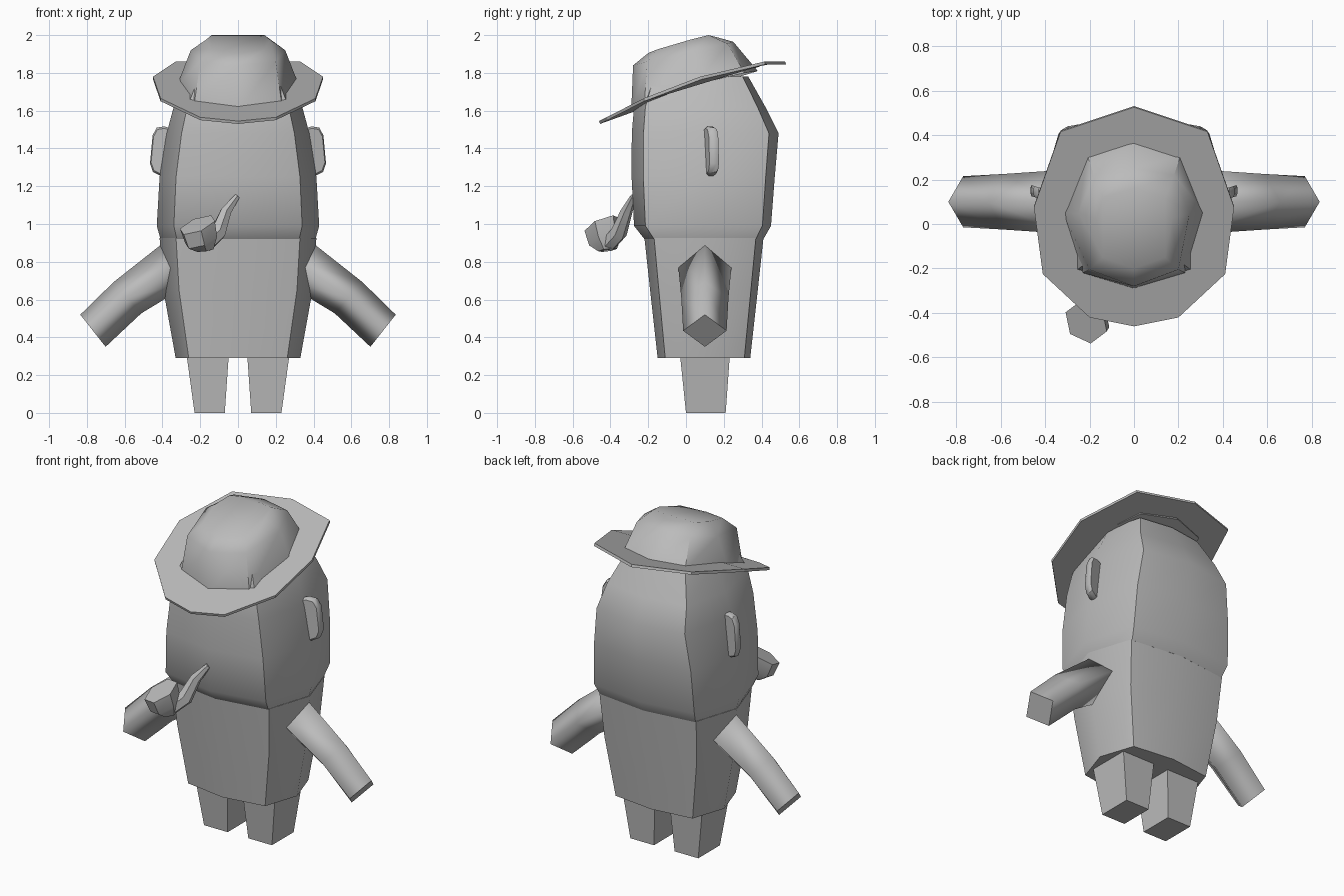
import bpy, math
from mathutils import Vector

if "Cube" in bpy.data.objects:
    bpy.data.objects.remove(bpy.data.objects["Cube"])

grey = bpy.data.materials.new("plain grey")
grey.diffuse_color = (0.5, 0.5, 0.5, 1)
grey.use_nodes = True
grey.node_tree.nodes["Principled BSDF"].inputs["Base Color"].default_value = grey.diffuse_color


def loft(name, rings, smooth=None):
    """Skin a list of equal-length closed rings and cap both ends."""
    n = len(rings[0])
    verts = [tuple(p) for r in rings for p in r]
    faces = [tuple(reversed(range(n)))]
    for k in range(len(rings) - 1):
        a, b = k * n, (k + 1) * n
        faces += [(a + i, a + (i + 1) % n, b + (i + 1) % n, b + i) for i in range(n)]
    faces.append(tuple(range(len(verts) - n, len(verts))))
    me = bpy.data.meshes.new(name)
    me.from_pydata(verts, [], faces)
    me.materials.append(grey)
    ob = bpy.data.objects.new(name, me)
    bpy.context.collection.objects.link(ob)
    bpy.ops.object.select_all(action='DESELECT')
    ob.select_set(True)
    bpy.context.view_layer.objects.active = ob
    # consistent outward normals
    bpy.ops.object.mode_set(mode='EDIT')
    bpy.ops.mesh.select_all(action='SELECT')
    bpy.ops.mesh.normals_make_consistent(inside=False)
    bpy.ops.object.mode_set(mode='OBJECT')
    if smooth:
        bpy.ops.object.shade_smooth_by_angle(angle=math.radians(smooth))
    return ob


def body_ring(z, hx, front, back):
    """Squarish octagon with points on the centre lines."""
    cy = 0.1
    f, b = cy + (front - cy) * 0.84, cy + (back - cy) * 0.87
    d = hx * 0.79
    return [(0, front, z), (d, f, z), (hx, cy, z), (d, b, z),
            (0, back, z), (-d, b, z), (-hx, cy, z), (-d, f, z)]


def mirrored(half):
    """Close a ring whose first and last points lie on x = 0."""
    return half + [(-x, y, z) for x, y, z in half[-2:0:-1]]


# coat and head
loft("coat", [body_ring(*r) for r in (
    (0.29, 0.33, -0.15, 0.34), (0.65, 0.395, -0.19, 0.38),
    (0.925, 0.415, -0.22, 0.41))], 40)
loft("head", [body_ring(*r) for r in (
    (0.92, 0.41, -0.22, 0.41), (0.99, 0.43, -0.275, 0.45),
    (1.25, 0.415, -0.288, 0.47), (1.48, 0.378, -0.287, 0.49),
    (1.62, 0.34, -0.275, 0.42), (1.78, 0.26, -0.22, 0.33))], 50)

# hat brim
brim = mirrored([(0, -0.455, 1.53), (0.2, -0.415, 1.55), (0.41, -0.22, 1.65),
                 (0.45, 0.08, 1.765), (0.33, 0.42, 1.845), (0, 0.53, 1.845)])
loft("hat_brim", [brim, [(x, y - 0.005, z + 0.015) for x, y, z in brim]])

# hat crown
loft("hat_crown", [mirrored(h) for h in (
    [(0, -0.29, 1.60), (0.23, -0.22, 1.645), (0.32, 0.05, 1.74),
     (0.21, 0.31, 1.80), (0, 0.38, 1.81)],
    [(0, -0.28, 1.84), (0.2, -0.205, 1.86), (0.25, 0.05, 1.92),
     (0.18, 0.22, 1.955), (0, 0.25, 1.965)],
    [(0, -0.20, 1.905), (0.14, -0.15, 1.925), (0.17, 0.02, 1.975),
     (0.14, 0.12, 2.0), (0, 0.16, 1.99)])], 50)

for s, side in ((1, "right"), (-1, "left")):
    # legs
    loft(side + "_leg", [[(s * x, y, z) for x, y in ((x0, y0), (x1, y0), (x1, y1), (x0, y1))]
                         for z, x0, x1, y0, y1 in ((0, 0.07, 0.23, 0, 0.21),
                                                   (0.32, 0.048, 0.274, -0.033, 0.233))])

    # diamond-section arms: centre x, centre z, section normal, half widths
    rings = []
    for cx, cz, nx, nz, w in ((0.29, 0.815, 0.08, 0.105, 0.145),
                              (0.585, 0.61, 0.073, 0.083, 0.125),
                              (0.768, 0.435, 0.067, 0.085, 0.115)):
        rings.append([(s * (cx + nx), 0.1, cz + nz), (s * cx, 0.1 + w, cz),
                      (s * (cx - nx), 0.1, cz - nz), (s * cx, 0.1 - w, cz)])
    loft(side + "_arm", rings, 100)
    # keep the flat hand end crisp
    me = bpy.context.object.data
    me.polygons[len(me.polygons) - 1].use_smooth = False

    # ears: outline in x/z, slightly angled in y
    outline = [(0.34, 1.27), (0.41, 1.255), (0.45, 1.275), (0.466, 1.32),
               (0.452, 1.47), (0.43, 1.51), (0.39, 1.517), (0.34, 1.50)]
    ear = []
    for dy, k in ((-0.025, 0.92), (-0.012, 1), (0.012, 1), (0.025, 0.92)):
        ear.append([(s * (0.39 + (x - 0.39) * k), 0.13 + dy + (x - 0.4) * 0.3,
                     1.385 + (z - 1.385) * k) for x, z in outline])
    loft(side + "_ear", ear, 40)


def tube(name, rows, sides, smooth):
    """Loft circles given as (centre, axis, radius)."""
    rings = []
    for c, ax, r in rows:
        ax = Vector(ax).normalized()
        u = ax.cross(Vector((0.6, -0.8, 0))).normalized()
        v = ax.cross(u)
        rings.append([Vector(c) + r * (math.cos(t) * u + math.sin(t) * v)
                      for t in (2 * math.pi * i / sides for i in range(sides))])
    return loft(name, rings, smooth)


# pipe
tilt = (-0.35, -0.35, 0.87)
tube("pipe_bowl", [((-0.175, -0.415, 0.862), (-0.15, -0.15, 1), 0.05),
                   ((-0.195, -0.425, 0.915), tilt, 0.094),
                   ((-0.215, -0.44, 0.995), tilt, 0.104)], 6, 40)
tube("pipe_stem", [((-0.16, -0.405, 0.90), (1, 0.8, 0.4), 0.045),
                   ((-0.105, -0.355, 0.955), (1, 0.8, 1.2), 0.045),
                   ((-0.065, -0.315, 1.065), (0.5, 0.4, 1), 0.032),
                   ((-0.005, -0.28, 1.145), (0.7, 0.4, 0.8), 0.016)], 6, 50)
